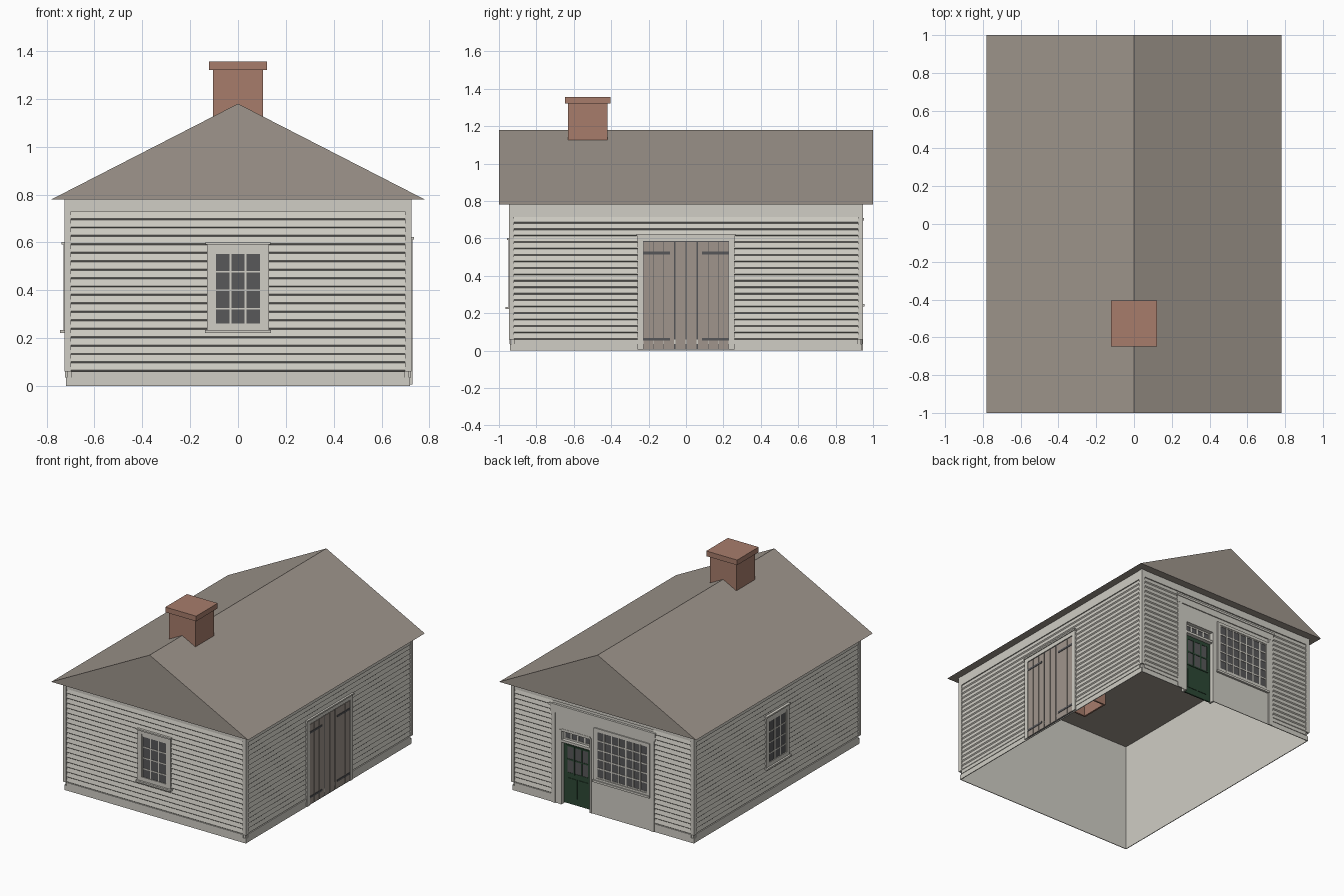
import bpy, bmesh, math
from mathutils import Matrix, Vector

cube = bpy.data.objects.get("Cube")
if cube:
    bpy.data.objects.remove(cube, do_unlink=True)


def material(name, rgb):
    m = bpy.data.materials.new(name)
    col = [c ** 2.2 for c in rgb] + [1]
    m.diffuse_color = col
    m.use_nodes = True
    b = m.node_tree.nodes["Principled BSDF"]
    b.inputs["Base Color"].default_value = col
    b.inputs["Roughness"].default_value = 0.9
    return m


PAINT = material("pale paint", (0.81, 0.80, 0.765))
ROOF = material("roof brown grey", (0.615, 0.58, 0.545))
WOOD = material("weathered wood", (0.62, 0.58, 0.545))
BRICK = material("brick", (0.65, 0.485, 0.42))
GLASS = material("dark glass", (0.35, 0.35, 0.355))
IRON = material("dark iron", (0.34, 0.34, 0.35))
GREEN = material("dark green", (0.19, 0.29, 0.22))

HX, HY, EAVE, RIDGE = 0.714, 0.934, 0.78, 1.18


def finish(name, bm, mat, recalc=True):
    if recalc:
        bmesh.ops.recalc_face_normals(bm, faces=bm.faces)
    me = bpy.data.meshes.new(name)
    bm.to_mesh(me)
    bm.free()
    me.materials.append(mat)
    ob = bpy.data.objects.new(name, me)
    bpy.context.scene.collection.objects.link(ob)
    return ob


def boxes(name, mat, items, m=Matrix()):
    """One object from boxes given as (x0, x1, y0, y1, z0, z1)."""
    bm = bmesh.new()
    for x0, x1, y0, y1, z0, z1 in items:
        t = Matrix.Translation(((x0 + x1) / 2, (y0 + y1) / 2, (z0 + z1) / 2))
        s = Matrix.Diagonal((abs(x1 - x0), abs(y1 - y0), z1 - z0, 1))
        bmesh.ops.create_cube(bm, size=1, matrix=m @ t @ s)
    return finish(name, bm, mat)


def wall(deg, dist):
    """Wall space: x along the wall, y outward from it, z up."""
    return Matrix.Rotation(math.radians(deg), 4, 'Z') @ Matrix.Translation((0, dist, 0))


BACK, FRONT = wall(0, HY), wall(180, HY)
LEFT, RIGHT = wall(-90, HX), wall(90, HX)


def plates(name, mat, m, items, back=0.001):
    """Plates on a wall given as (u0, u1, z0, z1, depth)."""
    return boxes(name, mat, [(a, b, back, d, c, e) for a, b, c, e, d in items], m)


def grid(name, mat, m, u0, u1, z0, z1, cols, rows, bar, d, back=0.001):
    """Glazing bars over a pane, including the outer edge."""
    h = bar / 2
    us = [u0 + (u1 - u0) * i / cols for i in range(cols + 1)]
    zs = [z0 + (z1 - z0) * i / rows for i in range(rows + 1)]
    items = [(u - h, u + h, z0 - h, z1 + h, d) for u in us]
    items += [(u0 - h, u1 + h, z - h, z + h, d - 0.0004) for z in zs]
    plates(name, mat, m, items, back)


def siding(name, m, u0, u1, z0, z1, n):
    """Overlapping boards as one sawtooth strip."""
    step = (z1 - z0) / n
    prof = []
    for i in range(n):
        z = z0 + i * step
        prof += [(0.002, z), (0.009, z + 0.006)]
    prof.append((0.002, z1))
    bm = bmesh.new()
    rows = [[bm.verts.new(m @ Vector((u, d, z))) for u in (u0, u1)] for d, z in prof]
    for (a, b), (c, e) in zip(rows, rows[1:]):
        bm.faces.new((b, a, c, e))
    finish(name, bm, PAINT, False)


def frame(u0, u1, z0, z1, w, d, bottom=True):
    items = [(u0, u0 + w, z0, z1, d), (u1 - w, u1, z0, z1, d),
             (u0 + w, u1 - w, z1 - w, z1, d)]
    if bottom:
        items.append((u0 + w, u1 - w, z0, z0 + w, d))
    return items


# Wall shell, open below, with a doorway in the back
DU0, DU1, DTOP = 0.10, 0.335, 0.535
bm = bmesh.new()
for m, rects in ((FRONT, [(-HX, HX, 0, EAVE)]),
                 (LEFT, [(-HY, HY, 0, EAVE)]),
                 (RIGHT, [(-HY, HY, 0, EAVE)]),
                 (BACK, [(-HX, DU0, 0, EAVE), (DU1, HX, 0, EAVE), (DU0, DU1, DTOP, EAVE)])):
    for a, b, c, d in rects:
        bm.faces.new([bm.verts.new(m @ Vector((u, 0, z)))
                      for u, z in ((b, c), (a, c), (a, d), (b, d))])
finish("wall_shell", bm, PAINT, False)

# Siding, corner boards, frieze and base on each wall
for name, m, half, top in (("front", FRONT, HX, 0.73), ("back", BACK, HX, 0.73),
                           ("left", LEFT, HY, 0.715), ("right", RIGHT, HY, 0.715)):
    inner, outer = half - 0.015, half + 0.012
    spans = [(-inner, inner)]
    if name == "back":
        spans = [(-inner, -0.4), (0.4, inner)]
    for i, (a, b) in enumerate(spans):
        siding(f"{name}_siding_{i}", m, a, b, 0.06, top, 19)
        plates(f"{name}_base_{i}", PAINT, m,
               [(a - 0.018 * (a == -inner), b + 0.018 * (b == inner), 0, 0.035, 0.006),
                (a, b, 0.035, 0.06, 0.010)])
    plates(f"{name}_corner_boards", PAINT, m,
           [(s * inner, s * outer, 0.06, EAVE, 0.012) for s in (-1, 1)])
    plates(f"{name}_frieze", PAINT, m, [(-inner, inner, top, EAVE, 0.010)])

# Twelve-pane windows
for name, m in (("front", FRONT), ("right", RIGHT)):
    plates(f"{name}_window_glass", GLASS, m, [(-0.1, 0.1, 0.24, 0.56, 0.010)])
    grid(f"{name}_window_bars", PAINT, m, -0.096, 0.096, 0.245, 0.555, 3, 4, 0.008, 0.013)
    plates(f"{name}_window_frame", PAINT, m, frame(-0.13, 0.13, 0.23, 0.6, 0.032, 0.016)
           + [(-0.098, 0.098, 0.552, 0.57, 0.015)])
    plates(f"{name}_window_cap_and_sill", PAINT, m,
           [(-0.135, 0.135, 0.592, 0.602, 0.024), (-0.137, 0.137, 0.222, 0.234, 0.030)])

# Plank double door
plates("barn_door_backing", IRON, LEFT, [(-0.232, 0.232, 0.005, 0.585, 0.010)])
seams = [-0.23, -0.175, -0.118, -0.06, 0, 0.06, 0.118, 0.175, 0.23]
planks = []
for a, b in zip(seams, seams[1:]):
    ga, gb = (0.004 if abs(abs(s) - 0.06) < 0.001 else 0.0015 for s in (a, b))
    planks.append((a + ga, b - gb, 0.01, 0.58, 0.0125))
plates("barn_door_planks", WOOD, LEFT, planks)
plates("barn_door_hinges", IRON, LEFT,
       [(s * 0.085, s * 0.23, z, z + 0.014, 0.0155) for s in (-1, 1) for z in (0.053, 0.515)])
plates("barn_door_frame", PAINT, LEFT, frame(-0.26, 0.26, 0.005, 0.615, 0.03, 0.016, False)
       + [(-0.265, 0.265, 0.613, 0.623, 0.022)])

# Shop front: panel, pilasters and cornice
plates("shop_panel", PAINT, BACK,
       [(-0.41, DU0, 0, 0.66, 0.005), (DU1, 0.41, 0, 0.66, 0.005), (DU0, DU1, DTOP, 0.66, 0.005)])
plates("shop_pilasters", PAINT, BACK,
       [(s * 0.375, s * 0.41, 0, 0.66, 0.011) for s in (-1, 1)])
plates("shop_cornice", PAINT, BACK,
       [(-0.415, 0.415, 0.65, 0.695, 0.012), (-0.422, 0.422, 0.695, 0.71, 0.017)])

# Shop window
plates("shop_window_glass", GLASS, BACK, [(-0.36, 0.05, 0.265, 0.605, 0.007)])
grid("shop_window_bars", PAINT, BACK, -0.355, 0.045, 0.27, 0.6, 7, 5, 0.009, 0.010)
plates("shop_window_frame", PAINT, BACK, frame(-0.374, 0.068, 0.245, 0.622, 0.02, 0.013)
       + [(-0.374, 0.075, 0.235, 0.25, 0.02)])

# Recessed shop door with a transom
R = -0.025
boxes("shop_door_reveal", PAINT,
      [(DU0 - 0.008, DU0 + 0.006, R - 0.01, 0.008, 0, DTOP),
       (DU1 - 0.006, DU1 + 0.008, R - 0.01, 0.008, 0, DTOP),
       (DU0, DU1, R - 0.01, 0.007, DTOP - 0.01, DTOP + 0.008),
       (DU0, DU1, R - 0.01, 0.004, 0.445, 0.462)], BACK)
plates("shop_door", GREEN, BACK, [(DU0, DU1, 0.005, 0.446, R)], R - 0.01)
plates("shop_door_glass", GLASS, BACK, [(0.13, 0.305, 0.225, 0.42, R + 0.002)], R)
grid("shop_door_bars", GREEN, BACK, 0.13, 0.305, 0.225, 0.42, 3, 2, 0.01, R + 0.005, R)
plates("shop_door_lower_panels", GREEN, BACK,
       [(0.135, 0.21, 0.05, 0.19, R + 0.004), (0.225, 0.3, 0.05, 0.19, R + 0.004)], R)
plates("transom_glass", GLASS, BACK, [(DU0, DU1, 0.46, DTOP - 0.005, R)], R - 0.01)
grid("transom_bars", PAINT, BACK, DU0 + 0.012, DU1 - 0.012, 0.467, 0.52, 4, 1, 0.012, R + 0.004, R)

# Roof prism
bm = bmesh.new()
ends = [[bm.verts.new((x, y, z)) for x, z in ((-0.78, EAVE), (0.78, EAVE), (0, RIDGE))]
        for y in (-1, 1)]
for e in ends:
    bm.faces.new(e)
for i in range(3):
    j = (i + 1) % 3
    bm.faces.new((ends[0][i], ends[0][j], ends[1][j], ends[1][i]))
finish("roof", bm, ROOF)

# Chimney: hollow flue, open below, with a cap
cx, y0, y1, t, base, neck = 0.105, -0.632, -0.42, 0.012, 0.65, 1.325
boxes("chimney_flue", BRICK,
      [(-cx, -cx + t, y0, y1, base, neck), (cx - t, cx, y0, y1, base, neck),
       (-cx + t, cx - t, y0, y0 + t, base, neck), (-cx + t, cx - t, y1 - t, y1, base, neck),
       (-cx + t, cx - t, y0 + t, y1 - t, 0.76, 0.775)])
boxes("chimney_cap", BRICK, [(-0.122, 0.122, -0.648, -0.404, 1.32, 1.357)])
